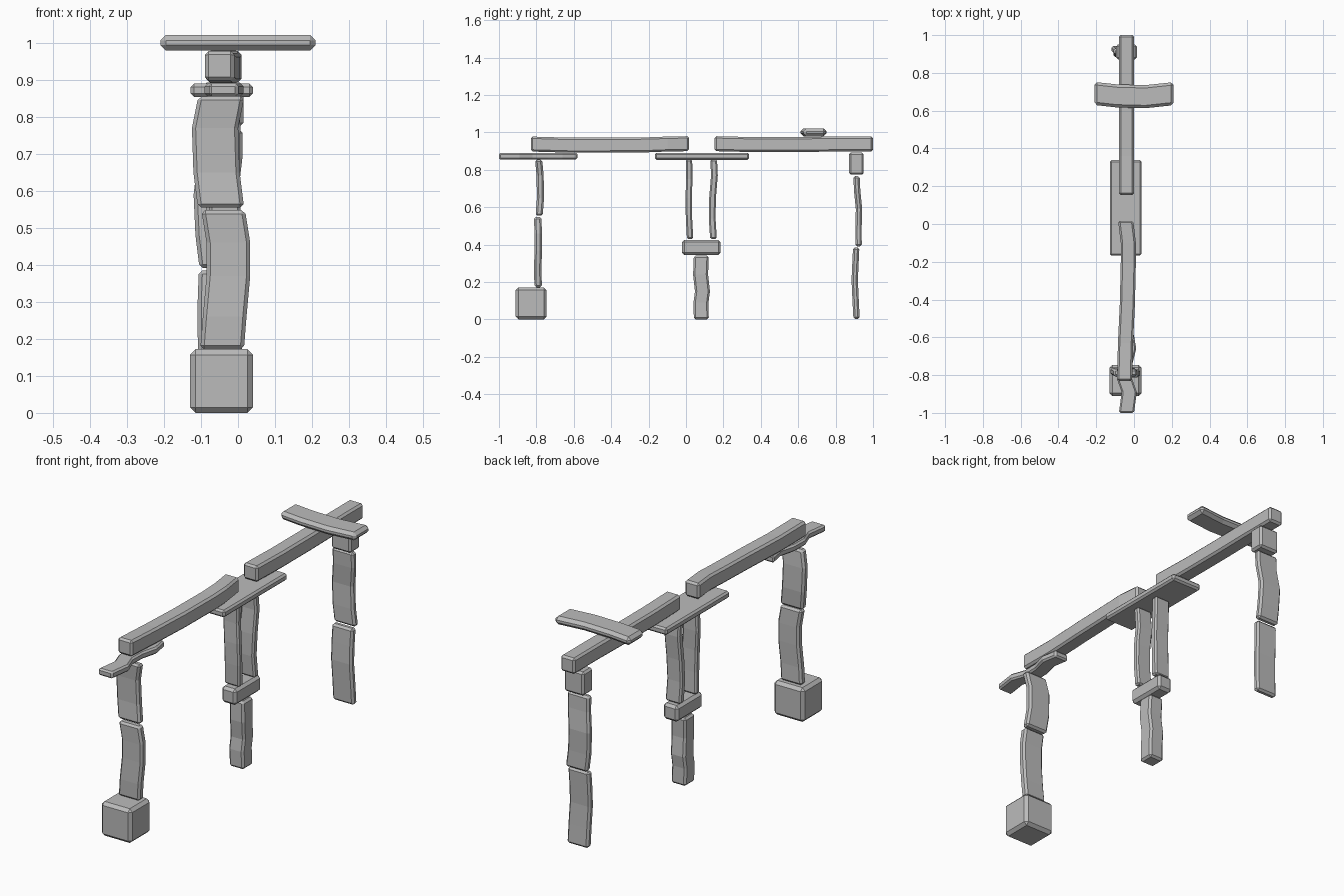
import bpy, bmesh

stone = bpy.data.materials.new("grey stone")
stone.diffuse_color = (0.5, 0.5, 0.5, 1)


def bar(name, axis, w, h, path, bevel=0.01):
    """Chamfered rectangular bar along 'y' or 'z'.
    path = (t, x, other) centre points; w = size in x, h = size in the other axis."""
    bm = bmesh.new()
    rings = []
    for t, x, o in path:
        ring = []
        for sx, so in ((-1, -1), (1, -1), (1, 1), (-1, 1)):
            px, po = x + sx * w / 2, o + so * h / 2
            ring.append(bm.verts.new((px, t, po) if axis == 'y' else (px, po, t)))
        rings.append(ring)
    for a, b in zip(rings, rings[1:]):
        for i in range(4):
            j = (i + 1) % 4
            bm.faces.new((a[i], a[j], b[j], b[i]))
    bm.faces.new(rings[0])
    bm.faces.new(rings[-1])
    bmesh.ops.recalc_face_normals(bm, faces=bm.faces[:])
    me = bpy.data.meshes.new(name)
    bm.to_mesh(me)
    bm.free()
    me.materials.append(stone)
    ob = bpy.data.objects.new(name, me)
    bpy.context.collection.objects.link(ob)
    m = ob.modifiers.new("chamfer", 'BEVEL')
    m.width, m.segments = bevel, 1
    m.limit_method, m.angle_limit = 'ANGLE', 1.05
    return ob


# front column: block, two warped slabs, crooked plank
bar("front_base_block", 'z', 0.17, 0.165, [(0.0, -0.045, -0.828), (0.172, -0.045, -0.828)], 0.015)
bar("front_lower_slab", 'z', 0.118, 0.04,
    [(0.172, -0.043, -0.79), (0.26, -0.036, -0.793), (0.37, -0.026, -0.79),
     (0.46, -0.026, -0.79), (0.548, -0.04, -0.793)])
bar("front_upper_slab", 'z', 0.125, 0.038,
    [(0.555, -0.046, -0.785), (0.65, -0.058, -0.778), (0.77, -0.062, -0.78), (0.855, -0.045, -0.788)])
bar("front_plank", 'y', 0.08, 0.035,
    [(-1.0, -0.04, 0.873), (-0.89, -0.025, 0.873), (-0.82, -0.05, 0.873),
     (-0.74, -0.048, 0.873), (-0.66, -0.028, 0.873), (-0.58, -0.042, 0.873)], 0.008)

# middle column: post, block, two thin slabs, wide plank
bar("middle_post", 'z', 0.082, 0.08,
    [(0.0, -0.04, 0.082), (0.09, -0.042, 0.08), (0.15, -0.04, 0.088), (0.24, -0.037, 0.078),
     (0.342, -0.04, 0.082)])
bar("middle_block", 'z', 0.082, 0.207, [(0.345, -0.04, 0.082), (0.426, -0.04, 0.082)], 0.013)
bar("middle_slab_front", 'z', 0.085, 0.034,
    [(0.43, -0.04, 0.022), (0.54, -0.036, 0.016), (0.65, -0.038, 0.014), (0.75, -0.045, 0.018),
     (0.855, -0.04, 0.016)], 0.008)
bar("middle_slab_back", 'z', 0.085, 0.036,
    [(0.43, -0.04, 0.147), (0.54, -0.044, 0.14), (0.65, -0.04, 0.142), (0.77, -0.036, 0.152),
     (0.855, -0.04, 0.148)], 0.008)
bar("middle_plank", 'y', 0.168, 0.036, [(-0.167, -0.044, 0.872), (0.338, -0.044, 0.872)], 0.009)

# back column: two warped slabs and a cap
bar("back_lower_slab", 'z', 0.118, 0.034,
    [(0.002, -0.044, 0.912), (0.1, -0.046, 0.907), (0.21, -0.05, 0.902), (0.3, -0.05, 0.906),
     (0.385, -0.047, 0.91)])
bar("back_upper_slab", 'z', 0.12, 0.034,
    [(0.391, -0.044, 0.923), (0.48, -0.055, 0.922), (0.59, -0.06, 0.925), (0.69, -0.048, 0.915),
     (0.767, -0.048, 0.912)])
bar("back_cap", 'z', 0.11, 0.078, [(0.774, -0.04, 0.911), (0.893, -0.04, 0.911)])

# long beams and the crosspiece
bar("front_beam", 'y', 0.08, 0.08,
    [(-0.83, -0.05, 0.938), (-0.63, -0.045, 0.932), (-0.42, -0.035, 0.932), (-0.2, -0.03, 0.934),
     (-0.1, -0.03, 0.938), (0.017, -0.044, 0.94)])
bar("back_beam", 'y', 0.08, 0.08,
    [(0.153, -0.04, 0.94), (0.36, -0.04, 0.935), (0.58, -0.04, 0.935), (0.8, -0.04, 0.938),
     (1.0, -0.04, 0.938)])

# crosspiece: gently curved bar running along x, drawn along y then turned
cross = bar("crosspiece", 'y', 0.122, 0.042,
            [(-0.21, -0.691, 1.0), (-0.09, -0.678, 1.0), (0.06, -0.674, 1.0), (0.21, -0.69, 1.0)], 0.015)
cross.rotation_euler.z = -1.5707963
